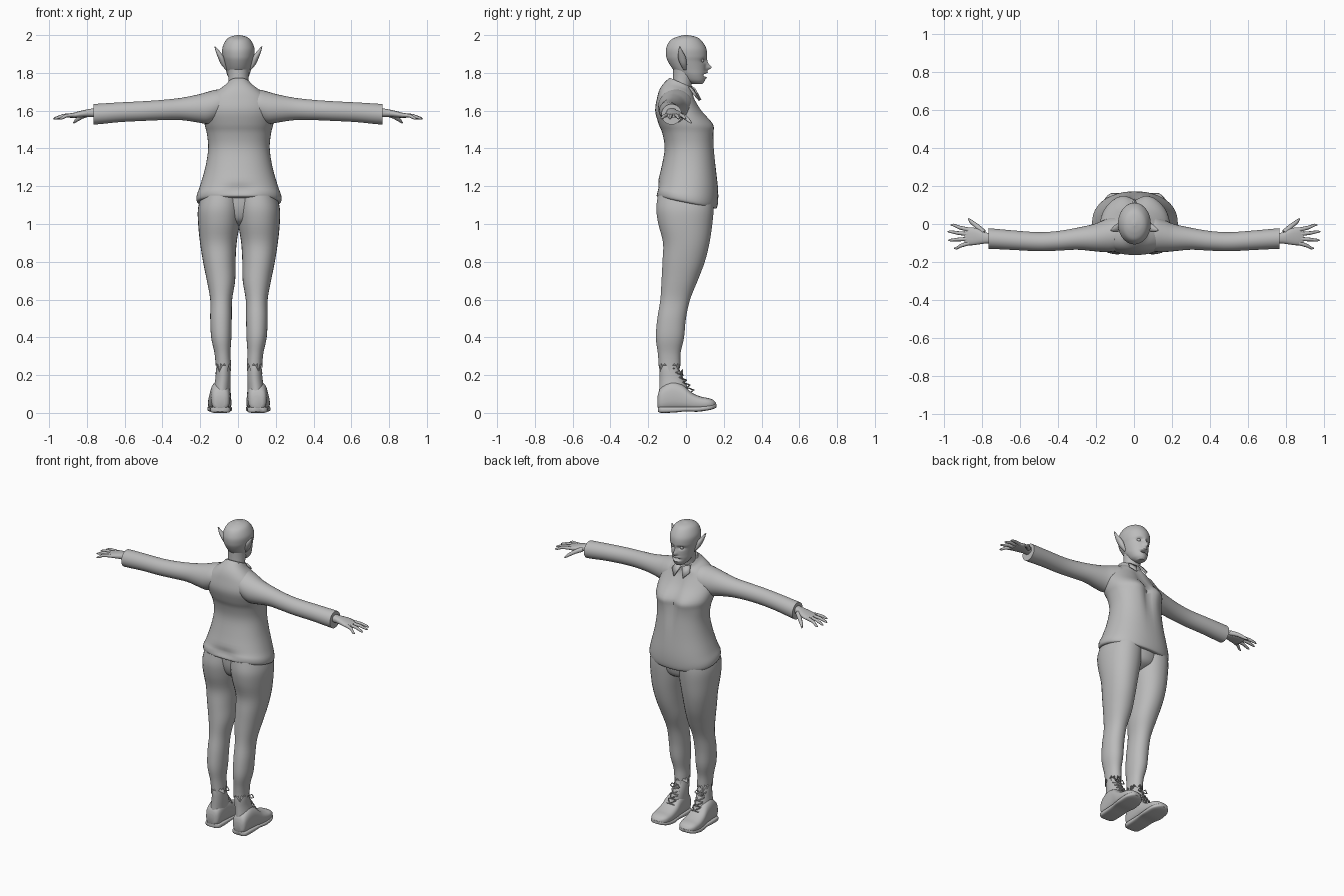
import bpy, bmesh, math
from mathutils import Vector

grey = bpy.data.materials.new("plain grey")
grey.diffuse_color = (0.5, 0.5, 0.5, 1)
C = 0.005  # body centre line in x


def finish(ob, angle=50):
    ob.data.materials.clear()
    ob.data.materials.append(grey)
    bpy.ops.object.select_all(action='DESELECT')
    ob.select_set(True)
    bpy.context.view_layer.objects.active = ob
    bpy.ops.object.shade_smooth_by_angle(angle=math.radians(angle))
    return ob


def spline(rows, steps):
    """Smoothly interpolate rows of section numbers."""
    out = []
    for i in range(len(rows) - 1):
        p0, p1, p2, p3 = (rows[max(i - 1, 0)], rows[i], rows[i + 1],
                          rows[min(i + 2, len(rows) - 1)])
        for k in range(steps):
            t = k / steps
            out.append([0.5 * (2 * b + (c - a) * t + (2 * a - 5 * b + 4 * c - d) * t * t
                               + (3 * b - a - 3 * c + d) * t ** 3)
                        for a, b, c, d in zip(p0, p1, p2, p3)])
    return out + [list(rows[-1])]


def loft(name, axis, rows, side=1, centre=0.0, sides=28, steps=4, power=2.0, warp=None):
    """Skin of oval sections: (position, a0, a1, b0, b1, tilt) along an axis."""
    rows = [tuple(r) + (0,) * (6 - len(r)) for r in rows]
    bm = bmesh.new()
    rings = []
    for t, a0, a1, b0, b1, tilt in spline(rows, steps):
        ring = []
        for i in range(sides):
            th = 2 * math.pi * i / sides
            c, s = math.cos(th), math.sin(th)
            c = math.copysign(abs(c) ** (2 / power), c)
            s = math.copysign(abs(s) ** (2 / power), s)
            a, b = (a0 + a1) / 2 + c * (a1 - a0) / 2, (b0 + b1) / 2 + s * (b1 - b0) / 2
            p = {'x': (t, a, b), 'y': (a, t, b), 'z': (a, b, t + tilt * b)}[axis]
            p = Vector(p)
            if warp:
                p = warp(p, i)
            ring.append(bm.verts.new((p.x * side + centre, p.y, p.z)))
        rings.append(ring)
    for r, q in zip(rings, rings[1:]):
        for i in range(sides):
            j = (i + 1) % sides
            bm.faces.new((r[i], r[j], q[j], q[i]))
    bm.faces.new(rings[0])
    bm.faces.new(rings[-1])
    bmesh.ops.recalc_face_normals(bm, faces=bm.faces)
    me = bpy.data.meshes.new(name)
    bm.to_mesh(me)
    bm.free()
    ob = bpy.data.objects.new(name, me)
    bpy.context.collection.objects.link(ob)
    return finish(ob)


def tube(name, pts, radii, side=1, centre=0.0):
    """Round tube through points with a radius at each."""
    cu = bpy.data.curves.new(name, 'CURVE')
    cu.dimensions = '3D'
    cu.bevel_depth = 1
    cu.bevel_resolution = 2
    cu.use_fill_caps = True
    sp = cu.splines.new('POLY')
    sp.points.add(len(pts) - 1)
    for p, co, r in zip(sp.points, pts, radii):
        p.co = (co[0] * side + centre, co[1], co[2], 1)
        p.radius = r
    ob = bpy.data.objects.new(name, cu)
    bpy.context.collection.objects.link(ob)
    bpy.ops.object.select_all(action='DESELECT')
    ob.select_set(True)
    bpy.context.view_layer.objects.active = ob
    bpy.ops.object.convert(target='MESH')
    return finish(bpy.context.view_layer.objects.active, 60)


def bump(p, x, z, sx, sz, h):
    return h * math.exp(-((abs(p.x) - x) / sx) ** 2 - ((p.z - z) / sz) ** 2)


# Head with sockets, nose, lips, open mouth and chin
def face(p, i):
    if p.y > 0.03:
        p.y += (bump(p, 0.031, 1.865, 0.016, 0.011, -0.016) + bump(p, 0, 1.828, 0.011, 0.014, 0.026)
                + bump(p, 0, 1.85, 0.008, 0.02, 0.010) + bump(p, 0, 1.802, 0.02, 0.006, 0.010)
                + bump(p, 0, 1.788, 0.02, 0.006, -0.025) + bump(p, 0, 1.774, 0.018, 0.006, 0.008))
    return p


loft("head", 'z', [
    (2.0, -.008, .008, -.01, .01), (1.99, -.045, .045, -.05, .055), (1.97, -.068, .068, -.085, .083),
    (1.93, -.085, .085, -.105, .107), (1.89, -.084, .084, -.105, .112), (1.86, -.077, .077, -.095, .107),
    (1.82, -.067, .067, -.07, .106), (1.79, -.059, .059, -.04, .104), (1.76, -.044, .044, -.01, .1),
    (1.742, -.024, .024, .03, .088)], sides=64, steps=8, centre=0.002, warp=face)
loft("neck", 'z', [(1.66, -.06, .06, -.085, .02), (1.74, -.053, .053, -.07, .03),
                   (1.80, -.055, .055, -.068, .05), (1.86, -.06, .06, -.07, .05)], centre=0.002)
for s in (1, -1):
    loft("pointed_ear", 'z', [
        (1.815, .058, .066, -.012, .002), (1.845, .064, .092, -.03, .004), (1.88, .074, .108, -.042, .0),
        (1.91, .095, .119, -.042, -.015), (1.94, .122, .127, -.036, -.03)], s, 0.002, sides=16)
    bpy.ops.mesh.primitive_uv_sphere_add(segments=16, ring_count=10, radius=.012,
                                         location=(s * .031 + .002, .083, 1.865))
    bpy.context.object.name = "eye"
    finish(bpy.context.object)


# Jacket body: flared hem, bust, closing groove at the front
def jacket_shape(p, i):
    if p.y > 0:
        p.y += bump(p, 0, 1.5, 0.03, 0.16, -0.022) + bump(p, .085, 1.52, .05, .05, .01)
    else:
        p.y += bump(p, 0, 1.18, 0.09, 0.03, 0.02)
    return p


loft("jacket_body", 'z', [
    (1.112, -.2, .2, -.145, .15, -.2), (1.118, -.222, .222, -.163, .163, -.2),
    (1.15, -.224, .224, -.165, .17, -.18), (1.2, -.207, .207, -.153, .17, -.08),
    (1.3, -.178, .178, -.13, .16), (1.4, -.163, .163, -.113, .152), (1.48, -.17, .17, -.125, .147),
    (1.53, -.182, .182, -.145, .14), (1.6, -.185, .185, -.163, .085),
    (1.66, -.16, .16, -.153, .05, -.05), (1.695, -.115, .115, -.138, .04, -.15),
    (1.715, -.075, .075, -.11, .035, -.35), (1.73, -.06, .06, -.09, .033, -.45)],
    centre=C, sides=48, power=2.25, warp=jacket_shape)

# Collar band and its two points
loft("collar_band", 'z', [(1.7, -.075, .075, -.105, .04, -.4), (1.727, -.062, .062, -.092, .036, -.45),
                          (1.736, -.056, .056, -.085, .032, -.45)], centre=C)
for s in (1, -1):
    me = bpy.data.meshes.new("collar_point")
    pts = [(.006, .042, 1.715), (.052, .02, 1.728), (.066, .045, 1.69), (.034, .075, 1.655)]
    me.from_pydata([(x * s + C, y, z) for x, y, z in pts], [], [(0, 1, 2, 3)])
    ob = bpy.data.objects.new("collar_point", me)
    bpy.context.collection.objects.link(ob)
    ob.modifiers.new("thickness", 'SOLIDIFY').thickness = 0.008
    finish(ob)

# Trouser seat between the legs
loft("trouser_seat", 'z', [(.99, -.05, .05, -.05, .06), (1.02, -.12, .12, -.1, .12),
                           (1.08, -.17, .17, -.125, .14), (1.15, -.18, .18, -.13, .14)], centre=C)


# Torn trouser hem
def torn(p, i):
    if p.z < 0.268:
        p.z -= 0.045 if i % 5 == 0 else 0.012 * (i % 2)
    return p


for s in (1, -1):
    # Sleeve, raised shoulder to square cuff
    loft("sleeve", 'x', [
        (.05, -.13, .03, 1.57, 1.715), (.11, -.145, .035, 1.545, 1.712), (.16, -.147, .02, 1.53, 1.70),
        (.21, -.143, .0, 1.537, 1.686), (.3, -.135, -.02, 1.55, 1.668), (.4, -.14, -.037, 1.55, 1.657),
        (.5, -.143, -.043, 1.546, 1.65), (.62, -.137, -.035, 1.54, 1.644), (.72, -.132, -.026, 1.53, 1.638),
        (.764, -.13, -.022, 1.526, 1.635)], s)
    # Hand with four fingers and a thumb
    loft("palm", 'x', [
        (.74, -.105, -.045, 1.565, 1.615), (.78, -.103, -.045, 1.567, 1.61), (.82, -.108, -.025, 1.565, 1.602),
        (.86, -.112, -.018, 1.562, 1.592), (.89, -.105, -.03, 1.562, 1.583)], s, sides=20, power=2.4)
    for y0, x1, y1 in ((-.031, .962, -.005), (-.054, .978, -.04), (-.078, .975, -.085), (-.1, .945, -.128)):
        tube("finger", [(.865, y0, 1.577), ((.875 + x1) / 2, (y0 + y1) / 2, 1.573),
                        (x1 - .012, y1, 1.56), (x1, y1, 1.556)], (.0115, .0095, .007, .003), s)
    tube("thumb", [(.79, -.045, 1.585), (.825, -.012, 1.57), (.855, .012, 1.55), (.87, .028, 1.535)],
         (.016, .013, .010, .004), s)

    # Trouser leg
    loft("trouser_leg", 'z', [
        (1.15, -.01, .2, -.15, .145), (1.08, -.012, .217, -.158, .147), (1.0, -.004, .216, -.147, .14),
        (.9, .012, .206, -.122, .125), (.8, .018, .19, -.125, .1), (.7, .02, .17, -.13, .062),
        (.6, .036, .152, -.136, .022), (.5, .038, .152, -.152, .0), (.4, .04, .147, -.16, -.01),
        (.32, .045, .13, -.15, -.028), (.262, .042, .124, -.145, -.03)], s, C, sides=30, power=2.15, warp=torn)

    # Boot: shaft, foot, sole and heel
    loft("boot_shaft", 'z', [(.05, .048, .14, -.148, .02), (.12, .046, .135, -.142, .012),
                             (.18, .044, .125, -.14, -.012), (.23, .046, .121, -.14, -.035),
                             (.262, .05, .117, -.135, -.04)], s, C)
    loft("boot_foot", 'y', [
        (-.15, .075, .125, .03, .09), (-.135, .053, .143, .012, .13), (-.08, .045, .15, .012, .165),
        (-.02, .042, .155, .012, .15), (.03, .04, .162, .012, .108), (.08, .04, .164, .014, .086),
        (.12, .045, .16, .018, .078), (.145, .06, .147, .024, .068), (.16, .085, .125, .032, .052)],
        s, C, power=2.7)
    loft("boot_sole", 'y', [
        (-.148, .07, .13, .006, .03), (-.13, .047, .15, .0, .032), (-.06, .043, .155, .002, .032),
        (0, .042, .158, .008, .032), (.06, .036, .167, .006, .034), (.12, .042, .163, .014, .04),
        (.148, .062, .146, .022, .046), (.162, .085, .125, .03, .048)], s, C, power=4)
    # Crossed laces and a bow
    for k in range(5):
        y, z = .035 - .019 * k, .113 + .026 * k
        for d in (1, -1):
            tube("lace", [(.09 - d * .028, y - .012, z - .004), (.09, y + .006, z + .008),
                          (.09 + d * .028, y - .026, z + .02)], (.0035,) * 3, s, C)
    for d in (1, -1):
        tube("lace_loop", [(.09, -.028, .215), (.09 + d * .02, -.018, .228), (.09 + d * .034, -.02, .21),
                           (.09 + d * .018, -.018, .203), (.09, -.028, .215)], (.0035,) * 5, s, C)
